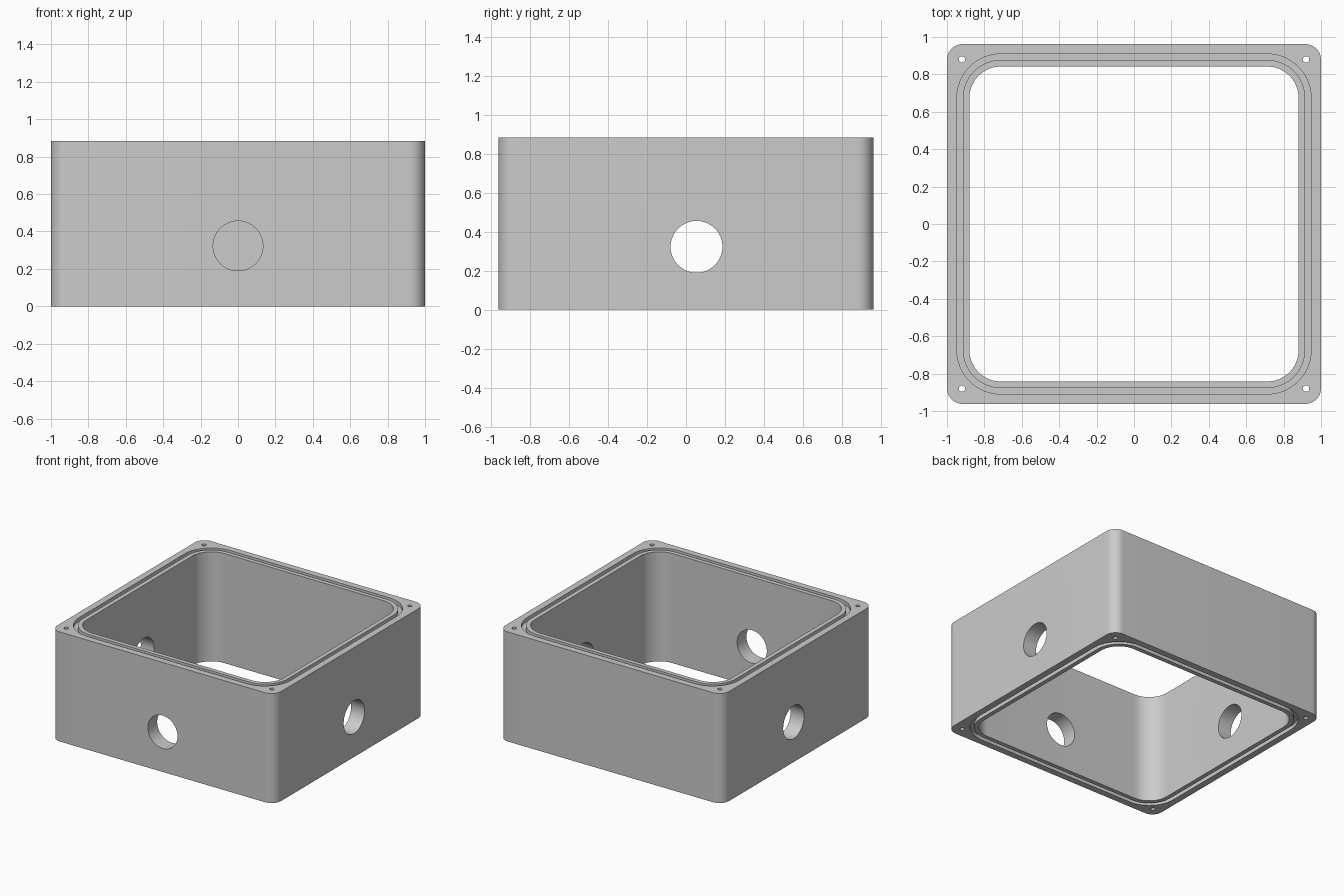
import bpy, bmesh
from math import sin, cos, pi, radians
from mathutils import Matrix

cube = bpy.data.objects.get("Cube")
if cube:
    bpy.data.objects.remove(cube, do_unlink=True)

HX, HY, H = 1.0, 0.962, 0.885      # half width, half depth, height
GROOVE = 0.03                      # seal groove depth
STEPS = 16                         # segments per rounded corner

grey = bpy.data.materials.new("plain grey")
grey.use_nodes = True
colour = (0.6, 0.6, 0.6, 1)
grey.diffuse_color = colour
grey.node_tree.nodes["Principled BSDF"].inputs["Base Color"].default_value = colour


def rounded_loop(bm, inset, radius, z):
    """Ring of vertices around a rounded rectangle."""
    cx, cy = HX - inset - radius, HY - inset - radius
    ring = []
    for corner, (sx, sy) in enumerate([(1, 1), (-1, 1), (-1, -1), (1, -1)]):
        for i in range(STEPS + 1):
            a = (corner + i / STEPS) * pi / 2
            ring.append(bm.verts.new((sx * cx + radius * cos(a),
                                      sy * cy + radius * sin(a), z)))
    return ring


# Wall section: (inset, corner radius, z), closed around the whole frame
top = [(0, 0.085, H), (0.053, 0.235, H), (0.053, 0.235, H - GROOVE),
       (0.085, 0.203, H - GROOVE), (0.085, 0.203, H), (0.12, 0.168, H)]
section = top + [(inset, r, H - z) for inset, r, z in reversed(top)]

bm = bmesh.new()
rings = [rounded_loop(bm, *s) for s in section]
for a, b in zip(rings, rings[1:] + rings[:1]):
    for i in range(len(a)):
        j = (i + 1) % len(a)
        bm.faces.new((a[i], a[j], b[j], b[i]))
bmesh.ops.recalc_face_normals(bm, faces=bm.faces)
mesh = bpy.data.meshes.new("box_frame")
bm.to_mesh(mesh)
bm.free()
mesh.materials.append(grey)
frame = bpy.data.objects.new("box_frame", mesh)
bpy.context.collection.objects.link(frame)

# Cutters: three cable holes and four corner screw holes
bm = bmesh.new()


def drill(radius, length, location, axis="Z", sides=64):
    turn = {"X": Matrix.Rotation(pi / 2, 4, "Y"),
            "Y": Matrix.Rotation(pi / 2, 4, "X"), "Z": Matrix()}[axis]
    bmesh.ops.create_cone(bm, cap_ends=True, segments=sides, radius1=radius,
                          radius2=radius, depth=length,
                          matrix=Matrix.Translation(location) @ turn)


HOLE_R, HOLE_Z = 0.133, 0.323
drill(HOLE_R, 0.4, (0, -HY, HOLE_Z), "Y")
for side in (-1, 1):
    drill(HOLE_R, 0.4, (side * HX, 0.054, HOLE_Z), "X")
    for end in (-1, 1):
        drill(0.017, H + 0.2, (side * 0.92, end * 0.88, H / 2), sides=24)
mesh = bpy.data.meshes.new("hole_cutters")
bm.to_mesh(mesh)
bm.free()
mesh.materials.append(grey)
cutters = bpy.data.objects.new("hole_cutters", mesh)
bpy.context.collection.objects.link(cutters)

# Cut the holes, then drop the cutters
cut = frame.modifiers.new("holes", "BOOLEAN")
cut.operation = "DIFFERENCE"
cut.solver = "EXACT"
cut.object = cutters
bpy.context.view_layer.objects.active = frame
frame.select_set(True)
bpy.ops.object.modifier_apply(modifier=cut.name)
bpy.data.objects.remove(cutters, do_unlink=True)

# Smooth corners and bores, crisp rims
bpy.ops.object.shade_smooth_by_angle(angle=radians(30))
